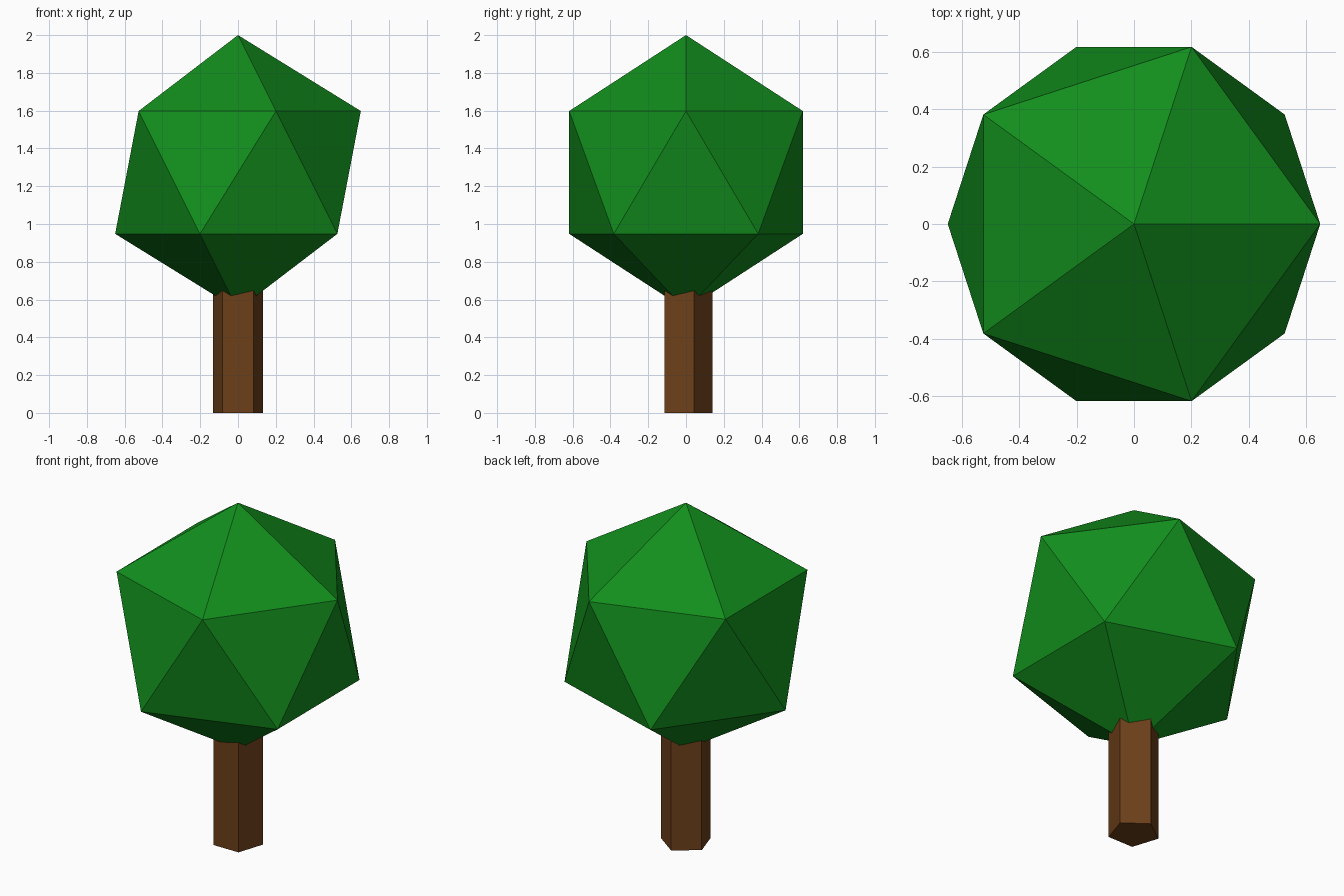
import bpy

if "Cube" in bpy.data.objects:
    bpy.data.objects.remove(bpy.data.objects["Cube"])


def paint(obj, name, color):
    mat = bpy.data.materials.new(name)
    mat.diffuse_color = (*color, 1.0)
    mat.use_nodes = True
    mat.node_tree.nodes["Principled BSDF"].inputs["Base Color"].default_value = mat.diffuse_color
    obj.data.materials.append(mat)
    obj.name = name


# Trunk: five-sided prism, one corner to the back, its top inside the crown
trunk_height = 0.72
bpy.ops.mesh.primitive_cylinder_add(vertices=5, radius=0.14, depth=trunk_height,
                                    location=(0, 0, trunk_height / 2))
paint(bpy.context.object, "trunk", (0.15, 0.05, 0.01))

# Crown: regular icosahedron with its tip at z = 2
crown_radius = 0.727
bpy.ops.mesh.primitive_ico_sphere_add(subdivisions=1, radius=crown_radius,
                                      location=(0, 0, 2 - crown_radius))
paint(bpy.context.object, "crown", (0.006, 0.27, 0.012))
